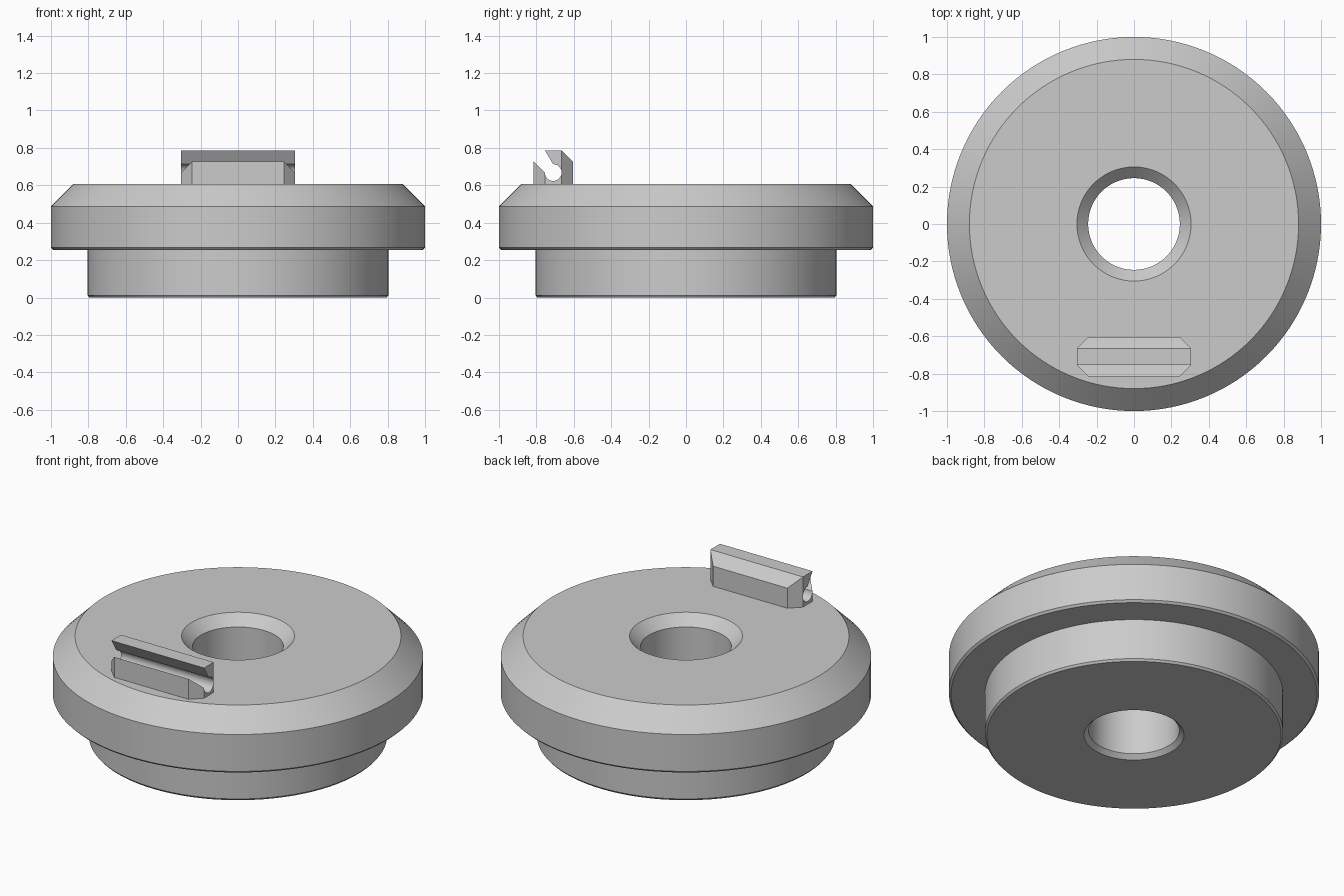
import bpy
import bmesh
import math
from mathutils import Vector

cube = bpy.data.objects.get("Cube")
if cube:
    bpy.data.objects.remove(cube, do_unlink=True)

grey = bpy.data.materials.new("light grey")
grey.use_nodes = True
colour = (0.6, 0.6, 0.6, 1)
grey.diffuse_color = colour
grey.node_tree.nodes["Principled BSDF"].inputs["Base Color"].default_value = colour


def make_object(name, bm):
    bmesh.ops.recalc_face_normals(bm, faces=bm.faces)
    mesh = bpy.data.meshes.new(name)
    bm.to_mesh(mesh)
    bm.free()
    mesh.materials.append(grey)
    obj = bpy.data.objects.new(name, mesh)
    bpy.context.collection.objects.link(obj)
    return obj


def activate(obj):
    bpy.ops.object.select_all(action='DESELECT')
    obj.select_set(True)
    bpy.context.view_layer.objects.active = obj


def lathe(name, profile, steps=128):
    """Spin a closed (radius, z) profile around the z axis."""
    bm = bmesh.new()
    verts = [bm.verts.new((r, 0, z)) for r, z in profile]
    edges = [bm.edges.new((v, verts[i - 1])) for i, v in enumerate(verts)]
    bmesh.ops.spin(bm, geom=verts + edges, cent=(0, 0, 0), axis=(0, 0, 1),
                   angle=math.tau, steps=steps, use_merge=True)
    bmesh.ops.remove_doubles(bm, verts=bm.verts, dist=0.0001)
    return make_object(name, bm)


def prism(name, outline, sweep):
    """Extrude a closed outline of 3D points along a vector."""
    bm = bmesh.new()
    face = bm.faces.new([bm.verts.new(p) for p in outline])
    new = bmesh.ops.extrude_face_region(bm, geom=[face])["geom"]
    bmesh.ops.translate(bm, vec=Vector(sweep),
                        verts=[v for v in new if isinstance(v, bmesh.types.BMVert)])
    return make_object(name, bm)


# Stepped disc with a chamfered bore
disc = lathe("stepped_disc", [
    (0.27, 0), (0.795, 0), (0.805, 0.012), (0.805, 0.255),
    (0.988, 0.255), (1, 0.267), (1, 0.487), (0.88, 0.607),
    (0.305, 0.607), (0.245, 0.547), (0.245, 0.025)])
activate(disc)
bpy.ops.object.shade_smooth_by_angle(angle=math.radians(25))

# Clip section: front wall, round groove, overhanging lip
front, back, chamfer, half = -0.815, -0.605, 0.06, 0.305
gy, gz, gr = -0.71, 0.668, 0.045
groove = [(gy + gr * math.cos(a), gz + gr * math.sin(a))
          for a in (math.pi + i * 1.5 * math.pi / 18 for i in range(19))]
section = ([(back, 0.6), (front, 0.6), (front, 0.728)] + groove +
           [(front + chamfer, 0.787), (back - chamfer, 0.787), (back, 0.727)])
clip = prism("clip", [(-half, y, z) for y, z in section], (2 * half, 0, 0))

# Vertical corner chamfers on the clip
inner = half - chamfer
plan = [(-inner, front), (inner, front), (half, front + chamfer),
        (half, back - chamfer), (inner, back), (-inner, back),
        (-half, back - chamfer), (-half, front + chamfer)]
cutter = prism("clip_cutter", [(x, y, 0.5) for x, y in plan], (0, 0, 0.5))
cutter.hide_render = True
mod = clip.modifiers.new("corner_chamfers", 'BOOLEAN')
mod.operation = 'INTERSECT'
mod.solver = 'EXACT'
mod.object = cutter
activate(clip)
bpy.ops.object.modifier_apply(modifier=mod.name)
bpy.data.objects.remove(cutter, do_unlink=True)
bpy.ops.object.shade_smooth_by_angle(angle=math.radians(25))
